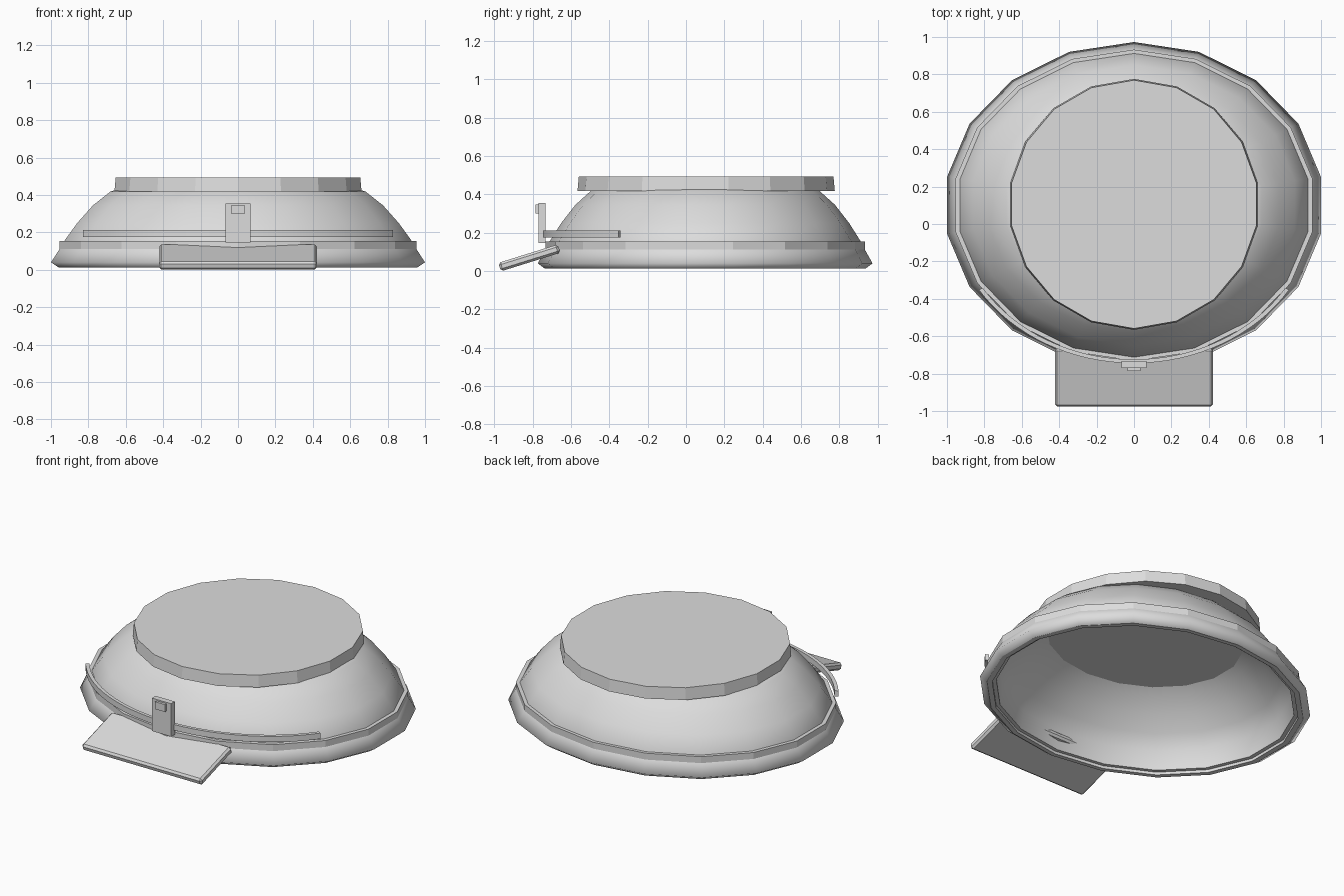
import bpy, bmesh
from math import sin, cos, radians, atan2
from mathutils import Matrix

if "Cube" in bpy.data.objects:
    bpy.data.objects.remove(bpy.data.objects["Cube"])

CY = 0.10          # centre of the round body along y
RATIO = 0.86       # depth / width of the oval body

grey = bpy.data.materials.new("light_grey")
grey.diffuse_color = (0.72, 0.72, 0.72, 1)
grey.use_nodes = True
grey.node_tree.nodes["Principled BSDF"].inputs["Base Color"].default_value = grey.diffuse_color


def finish(bm, name, smooth=None):
    bmesh.ops.recalc_face_normals(bm, faces=bm.faces)
    me = bpy.data.meshes.new(name)
    bm.to_mesh(me)
    bm.free()
    ob = bpy.data.objects.new(name, me)
    bpy.context.collection.objects.link(ob)
    me.materials.append(grey)
    if smooth:
        bpy.ops.object.select_all(action='DESELECT')
        ob.select_set(True)
        bpy.context.view_layer.objects.active = ob
        bpy.ops.object.shade_smooth_by_angle(angle=radians(smooth))
    return ob


def sweep(name, profile, angles, ratio=RATIO, closed=True, smooth=None, cy=CY):
    """Sweep a closed (radius, z) profile round an oval; open sweeps get end caps."""
    bm = bmesh.new()
    rings = [[bm.verts.new((r * sin(a), cy - r * ratio * cos(a), z)) for r, z in profile]
             for a in angles]
    n, m = len(rings), len(profile)
    for i in range(n if closed else n - 1):
        p, q = rings[i], rings[(i + 1) % n]
        for j in range(m):
            k = (j + 1) % m
            bm.faces.new((p[j], p[k], q[k], q[j]))
    if not closed:
        bm.faces.new(rings[0])
        bm.faces.new(rings[-1])
    return finish(bm, name, smooth)


def box(name, size, loc, tilt=0.0, bevel=0.0):
    bm = bmesh.new()
    bmesh.ops.create_cube(bm, size=1)
    bmesh.ops.scale(bm, vec=size, verts=bm.verts)
    if bevel:
        bmesh.ops.bevel(bm, geom=bm.edges[:], offset=bevel, segments=1, affect='EDGES')
    bm.transform(Matrix.Translation(loc) @ Matrix.Rotation(tilt, 4, 'X'))
    return finish(bm, name)


full = [radians(20 * i) for i in range(18)]

# hollow domed shell
sweep("dome_shell",
      [(.95, .03), (.945, .152), (.873, .25), (.787, .345), (.693, .418), (.65, .432),
       (.59, .425), (.655, .388), (.745, .315), (.833, .23), (.898, .15), (.915, .03)],
      full, smooth=35)

# flared base rim, rounded underneath and faceted on the upper band
rim = sweep("base_rim",
            [(.972, .012), (1.015, .04), (.968, .112), (.968, .153),
             (.94, .153), (.94, .012)], full)
verts = rim.data.vertices
for f in rim.data.polygons:
    f.use_smooth = f.center.z < .1
for e in rim.data.edges:
    a, b = (verts[v].co for v in e.vertices)
    e.use_edge_sharp = abs(a.z - b.z) < .001 and not .03 < a.z < .05

# round flat cap
bm = bmesh.new()
lower, upper = ([bm.verts.new((r * sin(a), CY + .005 - r * cos(a), z)) for a in full]
                for r, z in ((.671, .418), (.664, .493)))
bm.faces.new(lower)
bm.faces.new(upper)
for i in range(18):
    j = (i + 1) % 18
    bm.faces.new((lower[i], lower[j], upper[j], upper[i]))
finish(bm, "top_cap")

# curved band around the front
sweep("front_band", [(.982, .175), (.982, .212), (.958, .212), (.958, .175)],
      [radians(-57.6 + 115.2 * i / 32) for i in range(33)], closed=False, smooth=30)

# upright latch with its small button
box("latch", (.135, .037, .21), (0, -.752, .25))
box("latch_button", (.07, .016, .047), (0, -.778, .323))

# sloping front plate
tilt = atan2(.095, .305)
box("front_plate", (.845, .325, .046), (0, -.817, .0685), tilt, .012)
